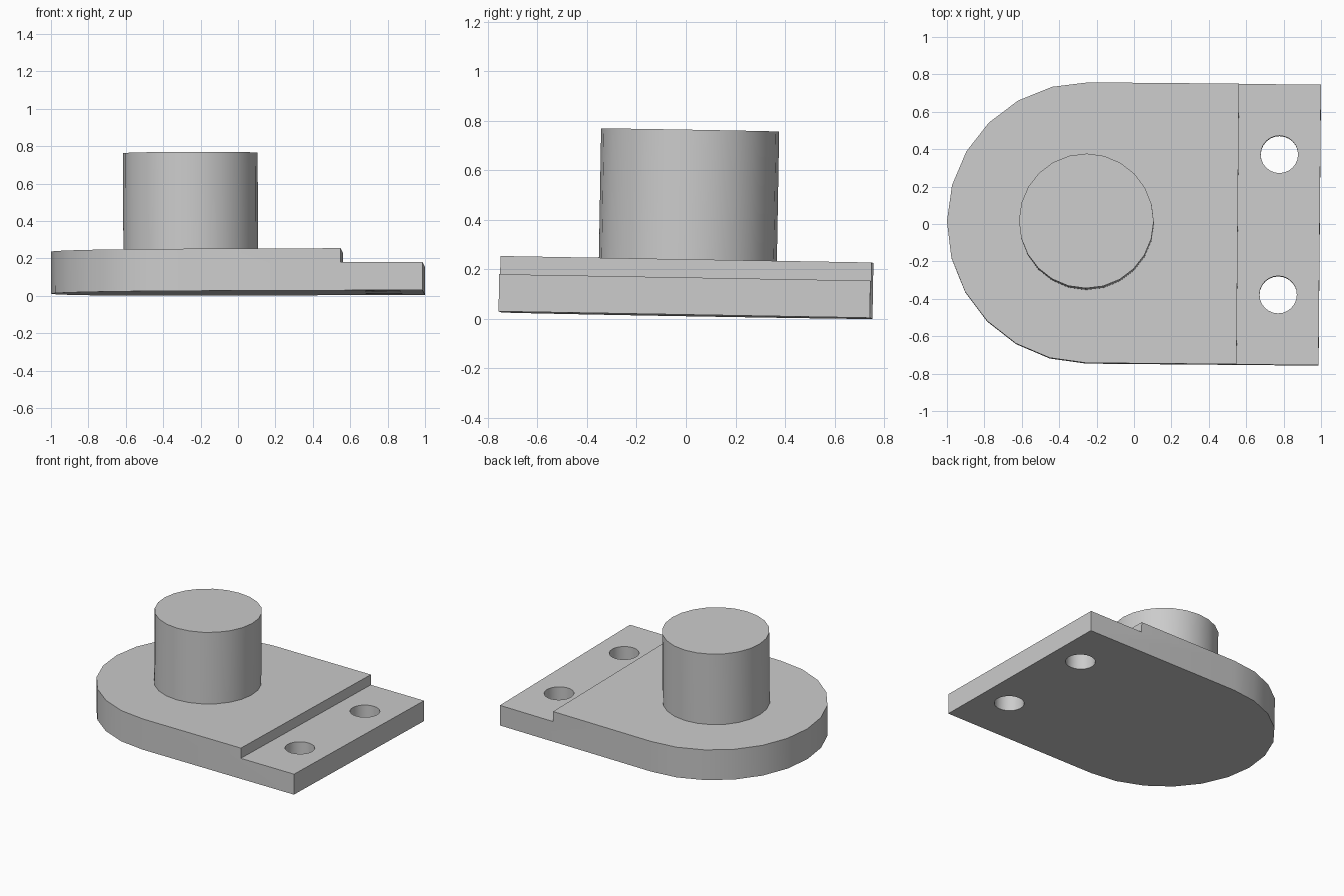
import bpy, bmesh, math
from mathutils import Matrix, Vector, Euler

if "Cube" in bpy.data.objects:
    bpy.data.objects.remove(bpy.data.objects["Cube"], do_unlink=True)

R = 0.75          # half width of the plate and radius of its round end
LENGTH = 1.243    # from round-end centre to the straight end
THICK, LEDGE = 0.225, 0.15
STEP_X, HOLE_X, HOLE_Y = 0.805, 1.024, 0.375

grey = bpy.data.materials.new("plain grey")
grey.use_nodes = True
grey.diffuse_color = (0.6, 0.6, 0.6, 1)
grey.node_tree.nodes["Principled BSDF"].inputs["Base Color"].default_value = (0.6, 0.6, 0.6, 1)


def add_object(name, bm):
    bmesh.ops.recalc_face_normals(bm, faces=bm.faces)
    mesh = bpy.data.meshes.new(name)
    bm.to_mesh(mesh)
    bm.free()
    mesh.materials.append(grey)
    obj = bpy.data.objects.new(name, mesh)
    bpy.context.collection.objects.link(obj)
    return obj


def prism(name, outline, z0, z1):
    bm = bmesh.new()
    face = bm.faces.new([bm.verts.new((x, y, z0)) for x, y in outline])
    top = bmesh.ops.extrude_face_region(bm, geom=[face])["geom"]
    bmesh.ops.translate(bm, vec=(0, 0, z1 - z0),
                        verts=[v for v in top if isinstance(v, bmesh.types.BMVert)])
    return add_object(name, bm)


def circle(x, y, r, n):
    return [(x + r * math.cos(math.tau * i / n), y + r * math.sin(math.tau * i / n))
            for i in range(n)]


def cut(target, cutter):
    bpy.context.view_layer.objects.active = target
    mod = target.modifiers.new("cut", 'BOOLEAN')
    mod.operation, mod.solver, mod.object = 'DIFFERENCE', 'EXACT', cutter
    bpy.ops.object.modifier_apply(modifier=mod.name)
    bpy.data.objects.remove(cutter, do_unlink=True)


# Base plate with one round end
arc = [(R * math.cos(a), R * math.sin(a))
       for a in (math.pi / 2 + math.pi * i / 12 for i in range(13))]
plate = prism("base_plate", arc + [(LENGTH, -R), (LENGTH, R)], 0, THICK)

# Lowered ledge at the straight end
cut(plate, prism("ledge_cutter", [(STEP_X, -1), (2, -1), (2, 1), (STEP_X, 1)], LEDGE, 1))

# Two bolt holes through the ledge
for side in (-1, 1):
    cut(plate, prism("hole_cutter", circle(HOLE_X, side * HOLE_Y, 0.1, 24), -1, 1))

# Round post standing on the plate
post = prism("post", circle(-0.003, 0, 0.36, 24), THICK, 0.75)

# Slight lean of the whole part, then centre it on the ground
parts = [plate, post]
lean = Euler([math.radians(a) for a in (-1.0, -0.2, -0.5)]).to_matrix().to_4x4()
for obj in parts:
    obj.data.transform(lean)
points = [v.co for obj in parts for v in obj.data.vertices]
low = Vector([min(p[i] for p in points) for i in range(3)])
high = Vector([max(p[i] for p in points) for i in range(3)])
shift = Vector((-(low.x + high.x) / 2, -(low.y + high.y) / 2, -low.z))
for obj in parts:
    obj.data.transform(Matrix.Translation(shift))

# Smooth round walls, sharp edges
bpy.ops.object.select_all(action='DESELECT')
for obj in parts:
    obj.select_set(True)
bpy.context.view_layer.objects.active = plate
bpy.ops.object.shade_smooth_by_angle(angle=math.radians(30))
